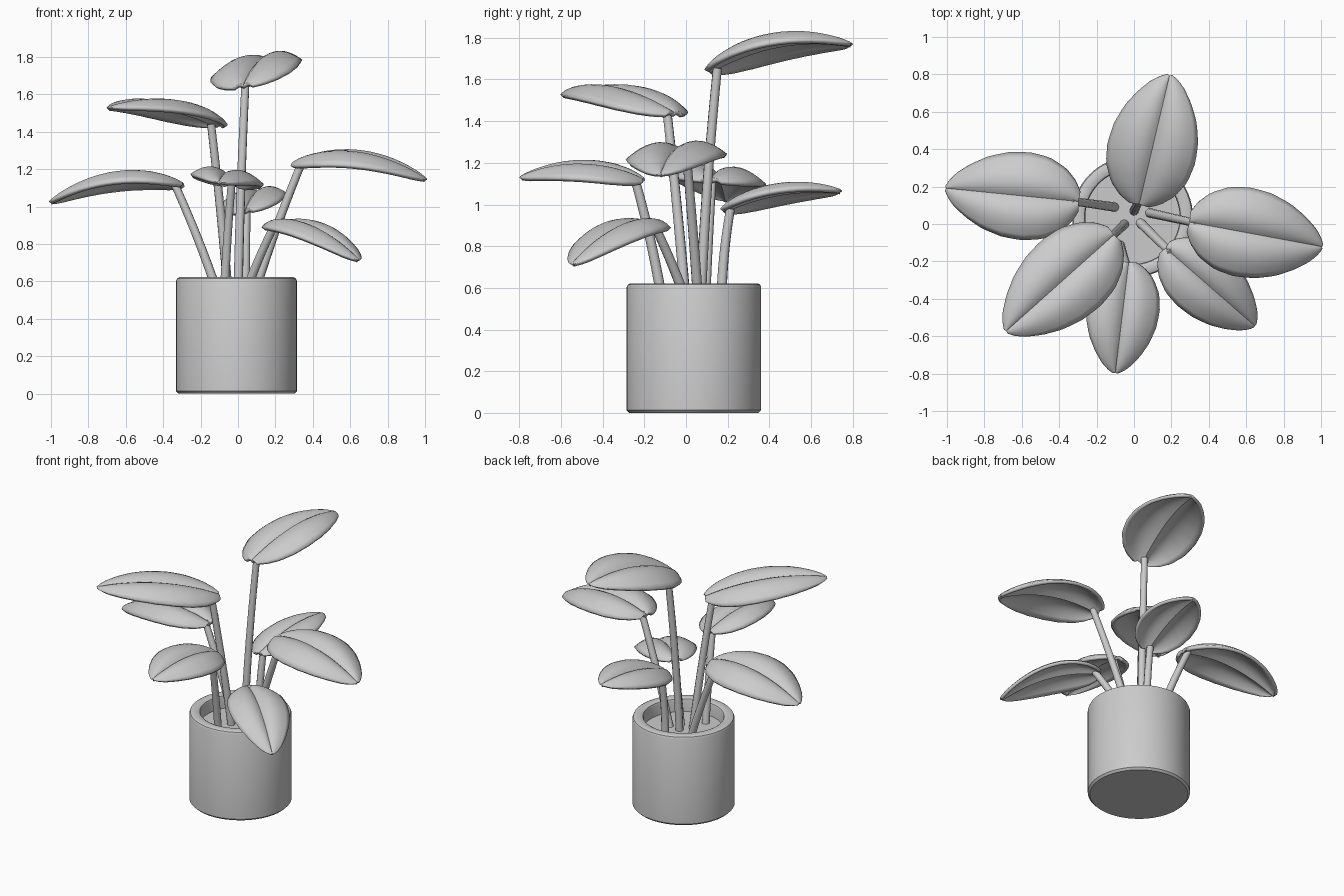
import bpy, bmesh, math
from mathutils import Vector

cube = bpy.data.objects.get("Cube")
if cube:
    bpy.data.objects.remove(cube, do_unlink=True)

grey = bpy.data.materials.new("plain_grey")
grey.use_nodes = True
grey.diffuse_color = (0.6, 0.6, 0.6, 1)
grey.node_tree.nodes["Principled BSDF"].inputs["Base Color"].default_value = (0.6, 0.6, 0.6, 1)


def add_object(name, data):
    obj = bpy.data.objects.new(name, data)
    data.materials.append(grey)
    bpy.context.collection.objects.link(obj)
    return obj


def smooth(obj, angle=40):
    bpy.ops.object.select_all(action='DESELECT')
    obj.select_set(True)
    bpy.context.view_layer.objects.active = obj
    bpy.ops.object.shade_smooth_by_angle(angle=math.radians(angle))


def lathe(name, profile, centre, steps=64):
    """Revolve (radius, height) points around z."""
    bm = bmesh.new()
    verts = [bm.verts.new((r, 0, z)) for r, z in profile]
    edges = [bm.edges.new(pair) for pair in zip(verts, verts[1:])]
    bmesh.ops.spin(bm, geom=verts + edges, axis=(0, 0, 1), cent=(0, 0, 0),
                   angle=math.tau, steps=steps)
    bmesh.ops.remove_doubles(bm, verts=bm.verts, dist=0.0005)
    bmesh.ops.recalc_face_normals(bm, faces=bm.faces)
    mesh = bpy.data.meshes.new(name)
    bm.to_mesh(mesh)
    bm.free()
    obj = add_object(name, mesh)
    obj.location = centre
    smooth(obj)
    return obj


# Blade half width along its length, as a share of the widest point
OUTLINE = [(0, 0.22), (0.04, 0.46), (0.12, 0.72), (0.25, 0.93), (0.4, 1), (0.55, 0.96),
           (0.7, 0.82), (0.83, 0.6), (0.93, 0.36), (0.98, 0.17), (1, 0.04)]


def half_width(t):
    for (t0, w0), (t1, w1) in zip(OUTLINE, OUTLINE[1:]):
        if t <= t1:
            return w0 + (w1 - w0) * (t - t0) / (t1 - t0)
    return OUTLINE[-1][1]


def leaf(name, base, tip, mid_z, width, roll):
    """Arched blade with a creased midrib, two raised lobes and drooping edges."""
    rows, cols = 28, 16
    base, tip = Vector(base), Vector(tip)
    side = Vector((base.y - tip.y, tip.x - base.x, 0)).normalized()
    arch = mid_z - (base.z + tip.z) / 2
    bm = bmesh.new()
    grid = []
    for i in range(rows + 1):
        t = (1 - math.cos(math.pi * i / rows)) / 2
        w = half_width(t)
        row = []
        for j in range(cols + 1):
            s = 2 * j / cols - 1
            off = s * w * width / 2
            p = base.lerp(tip, t) + side * off
            lobe = 0.038 * math.sin(math.pi * abs(s) ** 0.8) - 0.03 * abs(s) ** 3
            p.z += 4 * arch * t * (1 - t) + lobe * w * width / 0.46 + roll * off
            row.append(bm.verts.new(p))
        grid.append(row)
    for a, b in zip(grid, grid[1:]):
        for j in range(cols):
            bm.faces.new((a[j], b[j], b[j + 1], a[j + 1]))
    bmesh.ops.recalc_face_normals(bm, faces=bm.faces)
    mesh = bpy.data.meshes.new(name)
    bm.to_mesh(mesh)
    bm.free()
    obj = add_object(name, mesh)
    smooth(obj, 60)
    thick = obj.modifiers.new("thickness", 'SOLIDIFY')
    thick.thickness = 0.022
    thick.offset = 0


def stem(name, foot, top, bend):
    """Round stalk that bows slightly between the soil and its leaf."""
    curve = bpy.data.curves.new(name, 'CURVE')
    curve.dimensions = '3D'
    curve.bevel_depth = 0.024
    curve.bevel_resolution = 3
    curve.use_fill_caps = True
    spline = curve.splines.new('POLY')
    n = 10
    spline.points.add(n)
    foot, top = Vector(foot), Vector(top)
    out = Vector((top.x - foot.x, top.y - foot.y, 0)).normalized()
    for i, pt in enumerate(spline.points):
        t = i / n
        p = foot.lerp(top, t) - out * bend * 4 * t * (1 - t)
        pt.co = (*p, 1)
        pt.radius = 1.05 - 0.15 * t
    spline.use_smooth = True
    add_object(name, curve)


# Pot and soil
centre = (-0.008, 0.038, 0)
lathe("pot", [(0, 0), (0.31, 0), (0.323, 0.013), (0.323, 0.602), (0.317, 0.616), (0.305, 0.622),
              (0.268, 0.622), (0.257, 0.616), (0.252, 0.602), (0.252, 0.48), (0, 0.48)], centre)
lathe("soil", [(0, 0.53), (0.256, 0.53), (0.256, 0.49), (0, 0.49)], centre)

# Each plant part: blade base, tip, middle height, width, roll, then stem foot and bow
PLANT = {
    "back_tall": ((0.03, 0.11, 1.64), (0.19, 0.79, 1.765), 1.765, 0.47, -0.14, (0, 0.07), 0.01),
    "left_side": ((0.30, 0.01, 1.22), (1.0, -0.12, 1.14), 1.25, 0.47, 0.04, (0.08, 0.06), 0.01),
    "right_side": ((-0.30, 0.12, 1.11), (-1.0, 0.19, 1.02), 1.135, 0.46, 0.08, (-0.1, 0.09), 0.01),
    "front_right": ((-0.11, -0.06, 1.43), (-0.68, -0.57, 1.525), 1.525, 0.46, 0, (-0.05, 0), 0.005),
    "front": ((-0.03, -0.21, 1.11), (-0.1, -0.79, 1.125), 1.165, 0.38, -0.13, (-0.075, -0.11), 0.01),
    "front_left": ((0.17, -0.13, 0.89), (0.64, -0.54, 0.71), 0.87, 0.37, 0, (0.03, 0.01), 0.01),
    "back_low": ((0.04, 0.18, 0.97), (0.13, 0.74, 1.06), 1.055, 0.35, -0.15, (0.04, 0.17), 0.01),
}
for part, (base, tip, mid_z, width, roll, foot, bow) in PLANT.items():
    leaf(part + "_leaf", base, tip, mid_z, width, roll)
    joint = Vector(base).lerp(Vector(tip), 0.06)
    joint.z = base[2] + 0.24 * (mid_z - (base[2] + tip[2]) / 2)
    stem(part + "_stem", (*foot, 0.51), joint, bow)
